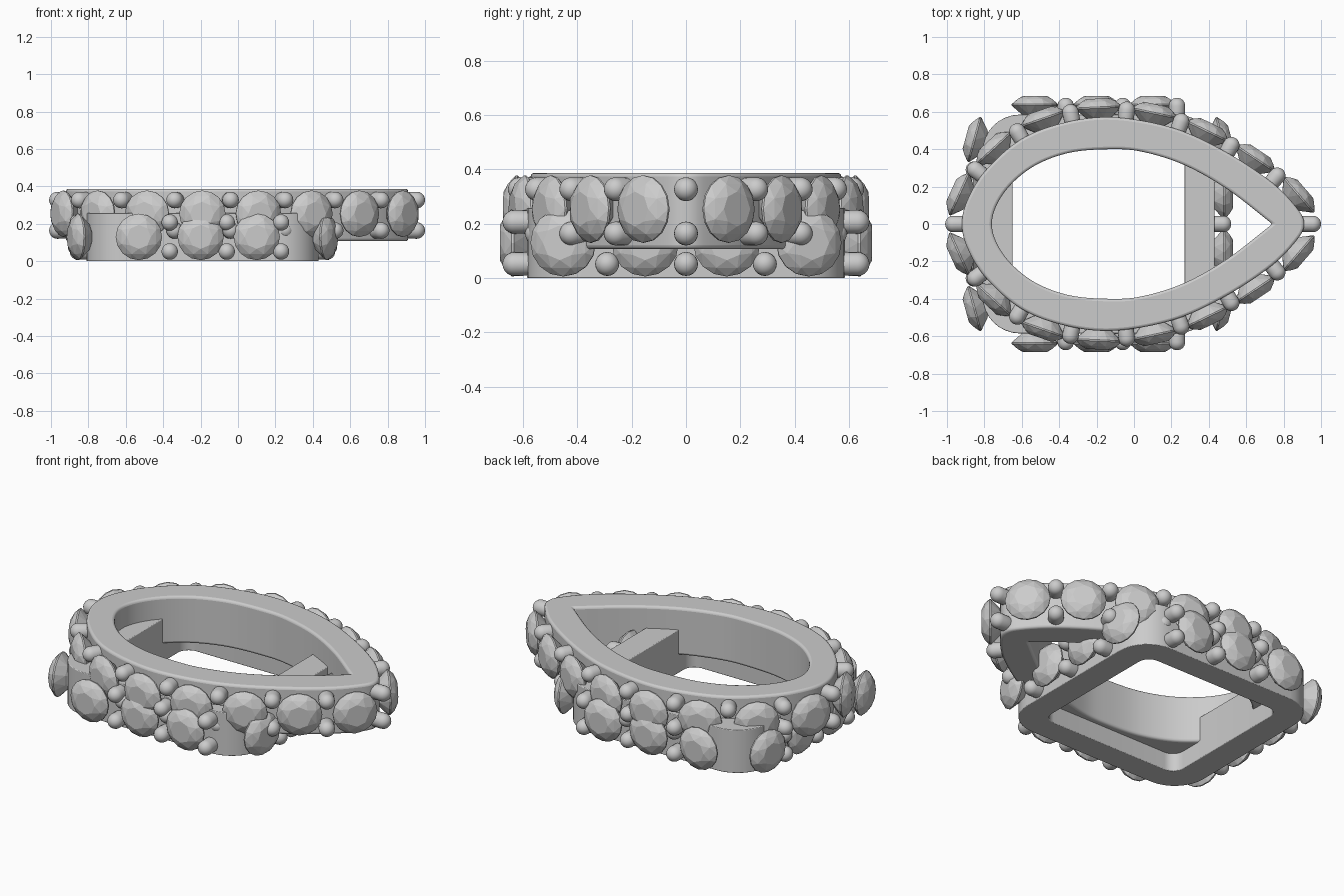
import bpy, bmesh, math
from mathutils import Vector, Matrix

if "Cube" in bpy.data.objects:
    bpy.data.objects.remove(bpy.data.objects["Cube"])


def finish(name, bm, smooth=None, bevel=0.0):
    bmesh.ops.recalc_face_normals(bm, faces=bm.faces)
    me = bpy.data.meshes.new(name)
    bm.to_mesh(me)
    bm.free()
    ob = bpy.data.objects.new(name, me)
    bpy.context.collection.objects.link(ob)
    if bevel:
        m = ob.modifiers.new("soft_edges", 'BEVEL')
        m.width, m.segments, m.limit_method = bevel, 3, 'ANGLE'
        m.angle_limit = math.radians(50)
    if smooth:
        bpy.ops.object.select_all(action='DESELECT')
        ob.select_set(True)
        bpy.context.view_layer.objects.active = ob
        bpy.ops.object.shade_smooth_by_angle(angle=math.radians(smooth))
    return ob


def band(name, outer, inner, z0, z1, bevel):
    """Closed band between two loops with equal point counts."""
    bm = bmesh.new()
    rings = [[bm.verts.new((p[0], p[1], z)) for p in loop]
             for loop, z in ((outer, z0), (outer, z1), (inner, z1), (inner, z0))]
    n = len(outer)
    for a in range(4):
        r, s = rings[a], rings[(a + 1) % 4]
        for i in range(n):
            j = (i + 1) % n
            bm.faces.new((r[i], r[j], s[j], s[i]))
    return finish(name, bm, 35, bevel)


def resample(pts, n):
    """n+1 points spaced evenly along an open polyline."""
    d = [0.0]
    for a, b in zip(pts, pts[1:]):
        d.append(d[-1] + (b - a).length)
    out, k = [], 0
    for i in range(n + 1):
        t = d[-1] * i / n
        while k < len(pts) - 2 and d[k + 1] < t:
            k += 1
        out.append(pts[k].lerp(pts[k + 1], (t - d[k]) / (d[k + 1] - d[k])))
    return out


def teardrop(half, n, sharp):
    """Smooth loop from a half profile running from tip to round end."""
    p = [Vector(q) for q in half]
    first = 2 * p[0] - p[1] if sharp else Vector((p[1].x, -p[1].y))
    p = [first] + p + [Vector((p[-2].x, -p[-2].y))]
    dense = []
    for i in range(1, len(p) - 2):
        a, b, c, d = p[i - 1:i + 3]
        for k in range(16):
            t = k / 16
            dense.append(0.5 * (2 * b + (c - a) * t + (2 * a - 5 * b + 4 * c - d) * t * t
                                + (3 * b - a - 3 * c + d) * t ** 3))
    dense.append(p[-2])
    h = resample(dense, n)
    return h + [Vector((q.x, -q.y)) for q in h[-2:0:-1]]


def rounded_rect(cx, hx, hy, r, n=8):
    pts = []
    for q, (sx, sy) in enumerate(((1, 1), (-1, 1), (-1, -1), (1, -1))):
        for k in range(n + 1):
            a = (q + k / n) * math.pi / 2
            pts.append((cx + sx * (hx - r) + r * math.cos(a), sy * (hy - r) + r * math.sin(a)))
    return pts


def frame(pos, nrm, z):
    """Local z points outwards, local y points up."""
    n = Vector((nrm[0], nrm[1], 0)).normalized()
    up = Vector((0, 0, 1))
    m = Matrix((up.cross(n), up, n)).transposed().to_4x4()
    m.translation = (pos[0], pos[1], z)
    return m


def gem(name, mat):
    """Brilliant cut stone: table, crown facets, girdle and pavilion."""
    bm = bmesh.new()
    for count, r, h, ph in ((8, .064, .1, 0), (8, .1, .083, .5), (16, .124, .056, 0),
                            (16, .124, .048, 0), (8, .075, .0, .5), (1, 0, -.04, 0)):
        for k in range(count):
            a = (k + ph) * 2 * math.pi / count
            bm.verts.new((r * math.cos(a), r * math.sin(a), h))
    bmesh.ops.convex_hull(bm, input=bm.verts)
    bm.transform(mat)
    finish(name, bm)


def prong(name, mat, r=.044):
    """Round-tipped pin sticking out of the band."""
    bm = bmesh.new()
    bmesh.ops.create_uvsphere(bm, u_segments=20, v_segments=12, radius=r)
    for v in bm.verts:
        v.co.z += .046 if v.co.z > -1e-5 else -.02
    bm.transform(mat)
    finish(name, bm, 60)


# Upper teardrop band
N = 96
outer = teardrop([(.91, 0), (.875, .08), (.74, .22), (.5, .38), (.22, .51), (-.1, .57), (-.36, .545),
                  (-.6, .455), (-.79, .29), (-.89, .13), (-.92, 0)], N, False)
inner = teardrop([(.74, 0), (.5, .185), (.27, .315), (.05, .385), (-.12, .4), (-.35, .38), (-.55, .3),
                  (-.7, .16), (-.76, 0)], N, True)
band("upper_band", outer, inner, .115, .395, .014)

# Stones and prong pairs spaced evenly round the teardrop
for i in range(32):
    k = i * N // 16
    t = outer[(k + 2) % (2 * N)] - outer[k - 2]
    nrm = (t.y, -t.x)
    if i % 2:
        gem("upper_stone", frame(outer[k], nrm, .262))
    else:
        for z in (.335, .172):
            prong("upper_prong", frame(outer[k], nrm, z))

# Lower rounded-square band
CX, HX, HY, R = -.19, .62, .585, .2
band("lower_band", rounded_rect(CX, HX, HY, R), rounded_rect(CX, .46, .435, .07), .008, .265, .004)


def on_square(x, y):
    cx = max(CX - HX + R, min(CX + HX - R, x))
    cy = max(-HY + R, min(HY - R, y))
    n = Vector((x - cx, y - cy)).normalized()
    return Vector((cx, cy)) + n * R, n


# Stones and prongs on the four sides of the lower band
stones, pins = [], []
for s in (-1, 1):
    stones += [(x, s * HY) for x in (-.53, -.2, .1)]
    pins += [(x, s * HY) for x in (-.365, -.06, .23)]
    stones += [(CX + s * HX, y) for y in (-.44, -.15, .15, .44)]
    pins += [(CX + s * HX, y) for y in (-.29, 0, .29)]
for p in stones:
    gem("lower_stone", frame(*on_square(*p), .138))
for p in pins:
    for z in (.06, .215):
        prong("lower_prong", frame(*on_square(*p), z))

# Rest everything on the ground
low = min((o.matrix_world @ v.co).z for o in bpy.data.objects for v in o.data.vertices)
for o in bpy.data.objects:
    o.location.z -= low
